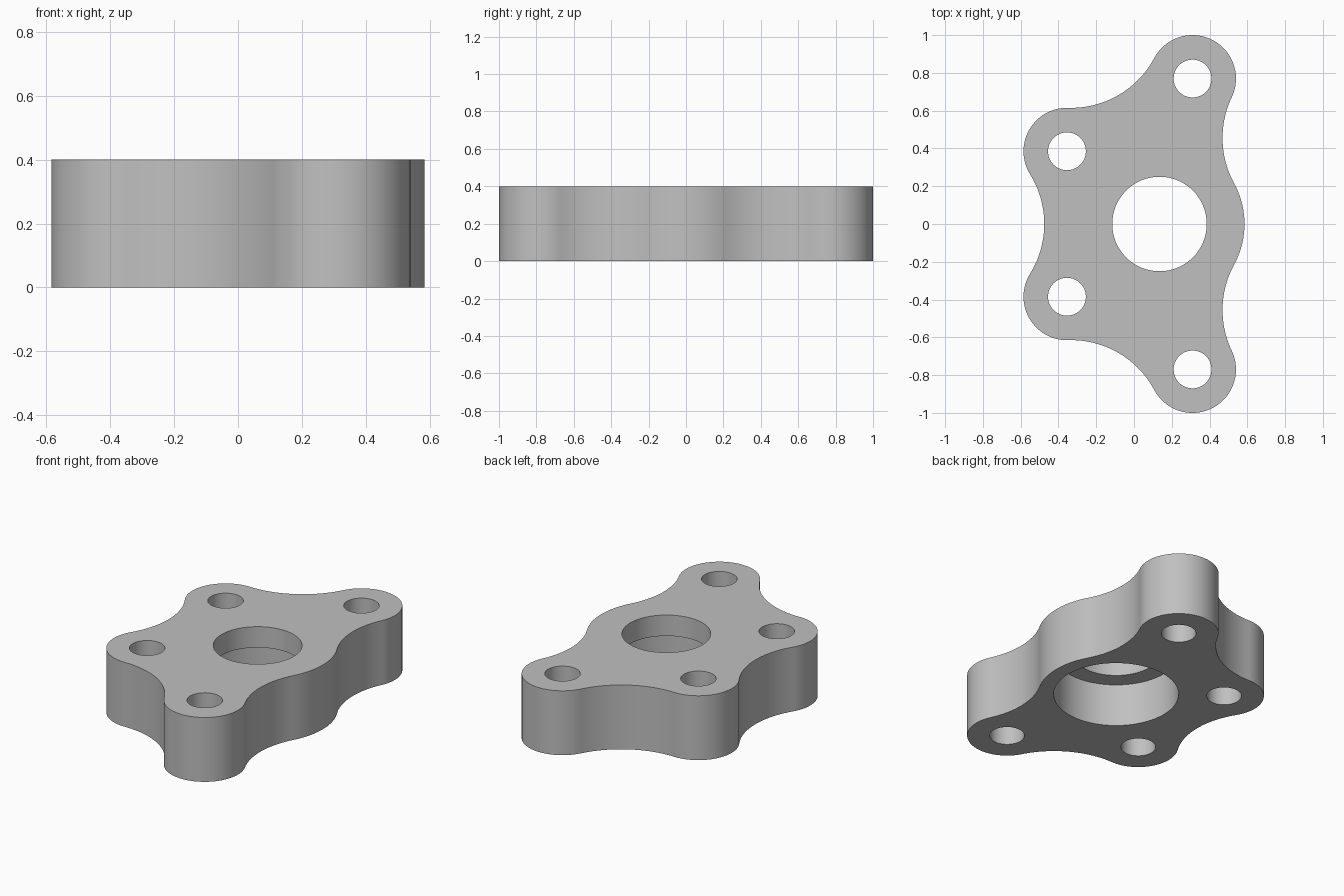
import bpy
import bmesh
from math import atan2, cos, pi, sin, sqrt, tau
from mathutils import Vector

if "Cube" in bpy.data.objects:
    bpy.data.objects.remove(bpy.data.objects["Cube"])

HEIGHT = 0.4
STEP = 0.27          # ceiling of the counterbore
FILLET = 0.5         # radius of the concave blends
HUB = Vector((0.135, 0))

# Rounded lobes, counter-clockwise: centre and radius
bolts = [Vector(p) for p in ((0.31, 0.77), (-0.355, 0.385), (-0.355, -0.385), (0.31, -0.77))]
lobes = [(HUB, 0.45)] + [(b, 0.23) for b in bolts]


def arc(centre, radius, start, sweep):
    """Points along an arc, without the last one."""
    n = max(8, int(abs(sweep) * 20))
    return [centre + radius * Vector((cos(start + sweep * i / n), sin(start + sweep * i / n)))
            for i in range(n)]


def circle(centre, radius):
    return arc(centre, radius, 0, tau)


def angle(a, b):
    return atan2(b.y - a.y, b.x - a.x)


def fillet_centre(a, ra, b, rb):
    """Centre of the outside circle that touches both lobes."""
    d = (b - a).length
    ra, rb = ra + FILLET, rb + FILLET
    along = (d * d + ra * ra - rb * rb) / (2 * d)
    u = (b - a) / d
    return a + u * along + Vector((u.y, -u.x)) * sqrt(ra * ra - along * along)


def outline():
    n = len(lobes)
    blends = [fillet_centre(*lobes[i], *lobes[(i + 1) % n]) for i in range(n)]
    points = []
    for i, (c, r) in enumerate(lobes):
        start, end = angle(c, blends[i - 1]), angle(c, blends[i])
        points += arc(c, r, start, (end - start) % tau)
        following = lobes[(i + 1) % n][0]
        start, end = angle(blends[i], c), angle(blends[i], following)
        points += arc(blends[i], FILLET, start, -((start - end) % tau))
    return points


bm = bmesh.new()


def loop(points, z):
    verts = [bm.verts.new((p.x, p.y, z)) for p in points]
    edges = [bm.edges.new((verts[i - 1], verts[i])) for i in range(len(verts))]
    return verts, edges


def wall(lower, upper):
    a, b = lower[0], upper[0]
    for i in range(len(a)):
        bm.faces.new((a[i - 1], a[i], b[i], b[i - 1]))


# Outer wall and bolt holes run the full height
bottom_edges, top_edges = [], []
for points in [outline()] + [circle(b, 0.1) for b in bolts]:
    low, high = loop(points, 0), loop(points, HEIGHT)
    wall(low, high)
    bottom_edges += low[1]
    top_edges += high[1]

# Centre bore with a wider counterbore from below
rings = [loop(circle(HUB, r), z)
         for r, z in ((0.36, 0), (0.36, STEP), (0.25, STEP), (0.25, HEIGHT))]
for low, high in zip(rings, rings[1:]):
    wall(low, high)
bottom_edges += rings[0][1]
top_edges += rings[-1][1]

# Flat caps around the holes
for edges, z in ((bottom_edges, -1), (top_edges, 1)):
    bmesh.ops.triangle_fill(bm, edges=edges, use_beauty=True, normal=(0, 0, z))
bmesh.ops.recalc_face_normals(bm, faces=bm.faces)

mesh = bpy.data.meshes.new("flange_plate")
bm.to_mesh(mesh)
bm.free()
plate = bpy.data.objects.new("flange_plate", mesh)
bpy.context.collection.objects.link(plate)

# Plain grey metal
grey = bpy.data.materials.new("plain_grey")
grey.use_nodes = True
colour = (0.53, 0.53, 0.53, 1)
grey.diffuse_color = colour
grey.node_tree.nodes["Principled BSDF"].inputs["Base Color"].default_value = colour
mesh.materials.append(grey)

bpy.ops.object.select_all(action="DESELECT")
plate.select_set(True)
bpy.context.view_layer.objects.active = plate
bpy.ops.object.shade_smooth_by_angle(angle=pi / 6)
